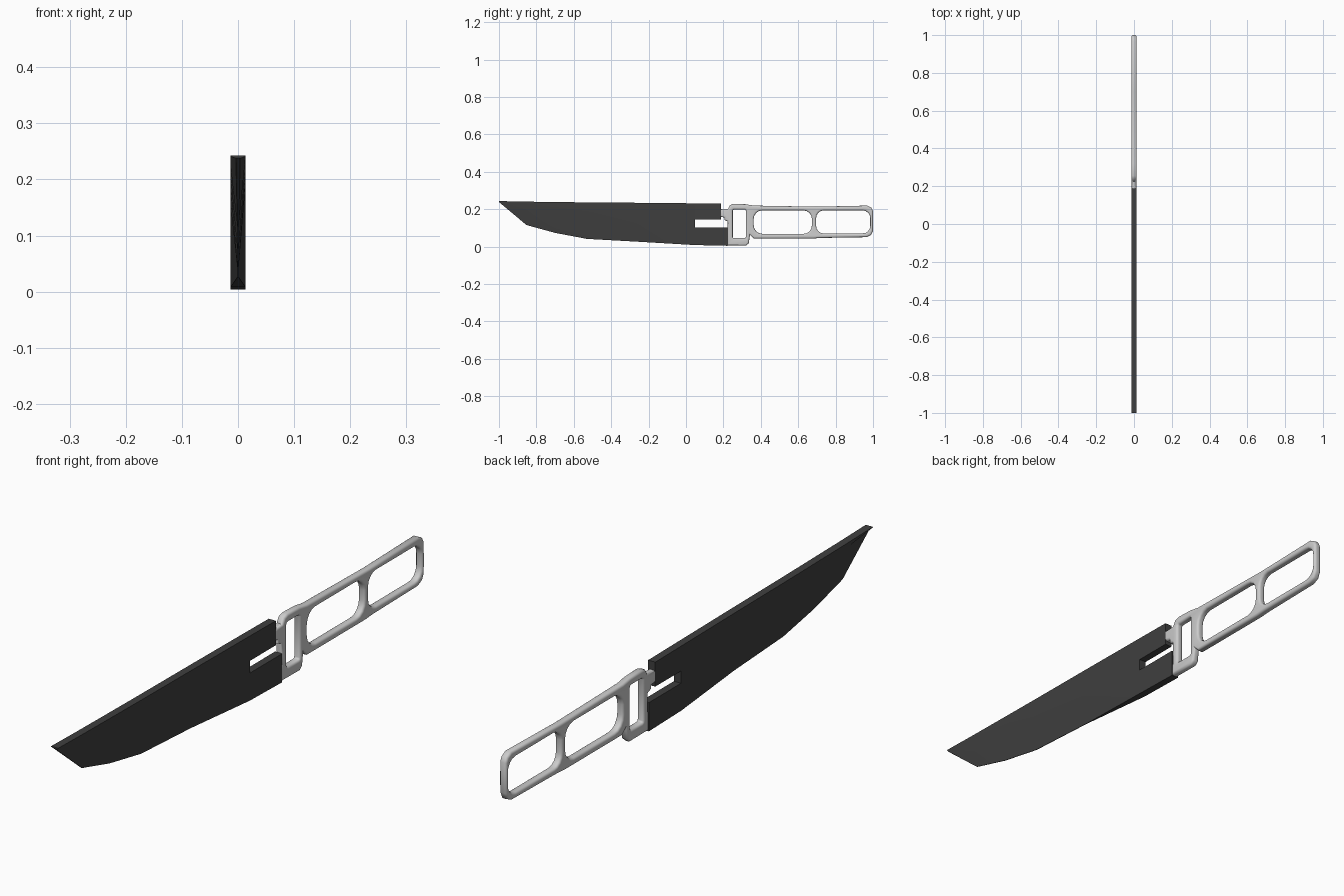
import bpy, bmesh, math

if "Cube" in bpy.data.objects:
    bpy.data.objects.remove(bpy.data.objects["Cube"])

W = 0.0135  # half thickness of the whole knife

dark = bpy.data.materials.new("dark_steel")
dark.diffuse_color = (0.05, 0.05, 0.05, 1)
dark.use_nodes = True
dark.node_tree.nodes["Principled BSDF"].inputs["Base Color"].default_value = dark.diffuse_color


def link(name, data):
    ob = bpy.data.objects.new(name, data)
    bpy.context.collection.objects.link(ob)
    return ob


def finish(ob, angle=30):
    bpy.ops.object.select_all(action='DESELECT')
    bpy.context.view_layer.objects.active = ob
    ob.select_set(True)
    bpy.ops.object.shade_smooth_by_angle(angle=math.radians(angle))


def loft(name, rings):
    bm = bmesh.new()
    loops = [[bm.verts.new(p) for p in r] for r in rings]
    n = len(rings[0])
    for a, b in zip(loops, loops[1:]):
        for i in range(n):
            j = (i + 1) % n
            bm.faces.new((a[i], a[j], b[j], b[i]))
    bm.faces.new(loops[0])
    bm.faces.new(loops[-1])
    bmesh.ops.recalc_face_normals(bm, faces=bm.faces)
    me = bpy.data.meshes.new(name)
    bm.to_mesh(me)
    bm.free()
    return link(name, me)


# Blade sections: y, spine z, grind line z, edge z, edge half thickness
stations = [
    (-1.0, 0.243, 0.241, 0.238, 0.004),
    (-0.853, 0.240, 0.225, 0.115, 0.001),
    (-0.70, 0.238, 0.210, 0.073, 0.001),
    (-0.53, 0.236, 0.190, 0.041, 0.001),
    (-0.26, 0.234, 0.155, 0.026, 0.001),
    (0.045, 0.231, 0.105, 0.008, W),
    (0.222, 0.229, 0.105, 0.004, W),
]
blade = loft("blade", [
    [(-W, y, t), (W, y, t), (W, y, g), (e, y, b), (-e, y, b), (-W, y, g)]
    for y, t, g, b, e in stations])
blade.data.materials.append(dark)

# Slot and shortened upper arm at the rear of the blade
notch = [(0.047, 0.103), (0.3, 0.103), (0.3, 0.3), (0.187, 0.3), (0.187, 0.145), (0.047, 0.145)]
cutter = loft("slot_cutter", [[(x, y, z) for y, z in notch] for x in (-0.1, 0.1)])
cutter.hide_render = True
mod = blade.modifiers.new("slot", 'BOOLEAN')
mod.object = cutter
mod.operation = 'DIFFERENCE'
mod.solver = 'EXACT'
bpy.context.view_layer.objects.active = blade
bpy.ops.object.modifier_apply(modifier="slot")
bpy.data.objects.remove(cutter)
finish(blade)


def rounded(y0, y1, z0, z1, r, n=4):
    """Rounded rectangle outline for an opening."""
    pts = []
    for k, (cy, cz) in enumerate([(y1 - r, z1 - r), (y0 + r, z1 - r), (y0 + r, z0 + r), (y1 - r, z0 + r)]):
        for i in range(n + 1):
            a = math.pi / 2 * (k + i / n)
            pts.append((cy + r * math.cos(a), cz + r * math.sin(a)))
    return pts


# Skeleton handle with guard loop: outline plus three openings, rounded edges
outline = [
    (0.220, 0.006), (0.322, 0.005), (0.336, 0.018), (0.342, 0.062), (0.362, 0.043),
    (0.68, 0.043), (0.72, 0.046), (0.965, 0.050), (0.99, 0.062), (1.0, 0.085),
    (1.0, 0.190), (0.992, 0.207), (0.970, 0.219), (0.70, 0.213), (0.36, 0.219),
    (0.32, 0.226), (0.255, 0.228), (0.235, 0.221), (0.225, 0.202), (0.182, 0.200),
    (0.182, 0.160), (0.205, 0.155), (0.205, 0.142), (0.222, 0.135), (0.222, 0.095)]
openings = [
    rounded(0.250, 0.320, 0.045, 0.198, 0.006, 2),
    rounded(0.362, 0.673, 0.068, 0.193, 0.045),
    rounded(0.696, 0.985, 0.070, 0.193, 0.040)]

cu = bpy.data.curves.new("handle", 'CURVE')
cu.dimensions = '2D'
cu.fill_mode = 'BOTH'
BEVEL = 0.009
cu.extrude = W - BEVEL
cu.bevel_depth = BEVEL
cu.bevel_resolution = 3
cu.offset = -BEVEL
for pts in [outline] + openings:
    sp = cu.splines.new('POLY')
    sp.points.add(len(pts) - 1)
    for p, (y, z) in zip(sp.points, pts):
        p.co = (y, z, 0, 1)
    sp.use_cyclic_u = True
handle = link("handle", cu)
handle.rotation_euler = (math.pi / 2, 0, math.pi / 2)
bpy.ops.object.select_all(action='DESELECT')
bpy.context.view_layer.objects.active = handle
handle.select_set(True)
bpy.ops.object.convert(target='MESH')
handle = bpy.context.view_layer.objects.active
bm = bmesh.new()
bm.from_mesh(handle.data)
bmesh.ops.remove_doubles(bm, verts=bm.verts, dist=0.0002)
bm.to_mesh(handle.data)
bm.free()
finish(handle, 50)
